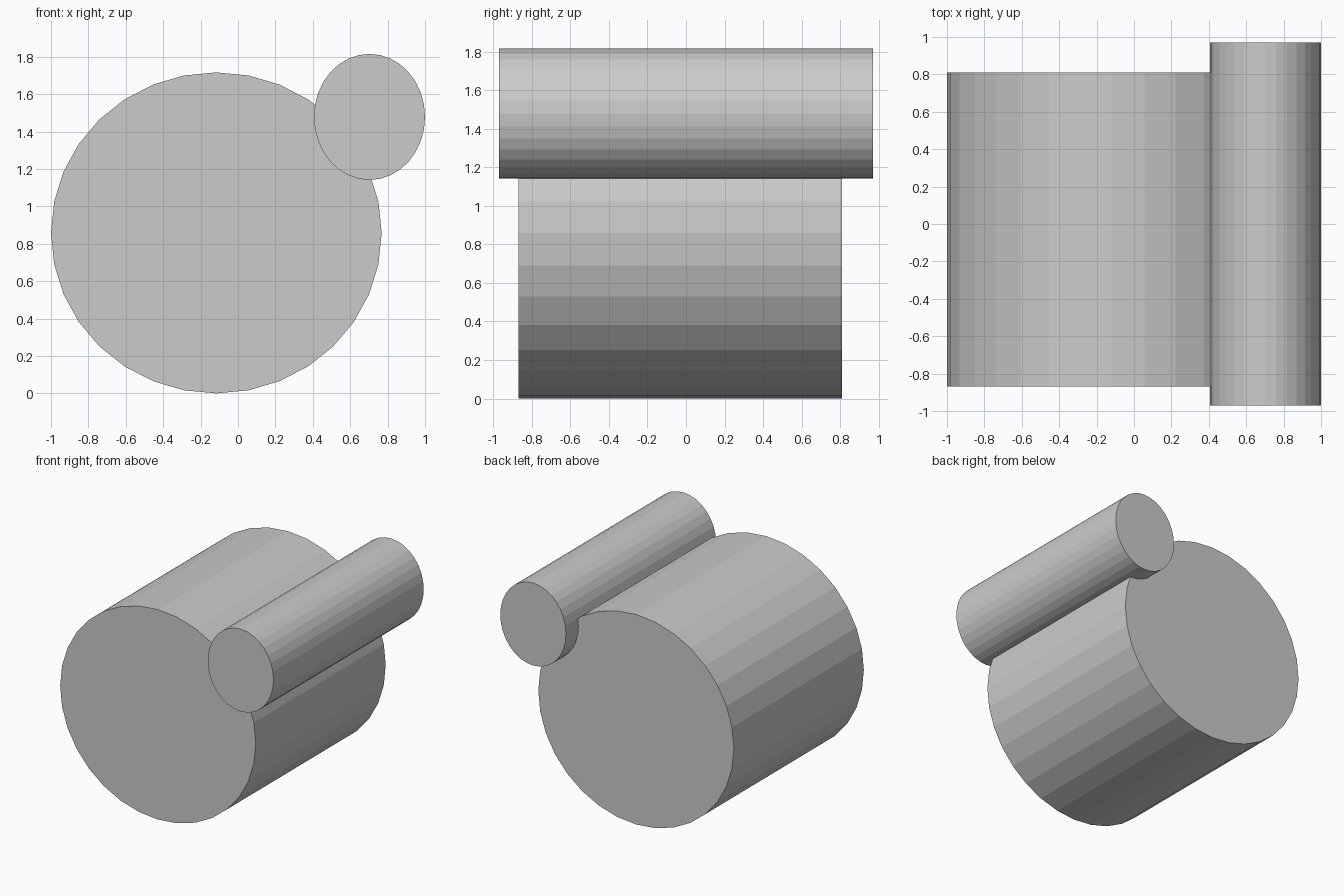
import bpy
import math

if "Cube" in bpy.data.objects:
    bpy.data.objects.remove(bpy.data.objects["Cube"])


def drum(name, x, z, rx, rz, y0, y1):
    """Capped 32-sided elliptical cylinder lying along y."""
    bpy.ops.mesh.primitive_cylinder_add(
        vertices=32, radius=1, depth=y1 - y0,
        location=(x, (y0 + y1) / 2, z), rotation=(math.pi / 2, 0, 0))
    obj = bpy.context.object
    obj.name = name
    obj.scale = (rx, rz, 1)
    bpy.ops.object.transform_apply(location=False, rotation=True, scale=True)
    return obj


# Large main drum resting on the ground
drum("main_drum", -0.116, 0.858, 0.884, 0.858, -0.868, 0.81)

# Thin roller sunk into the upper right of the drum
drum("side_roller", 0.703, 1.478, 0.297, 0.337, -0.97, 0.97)
